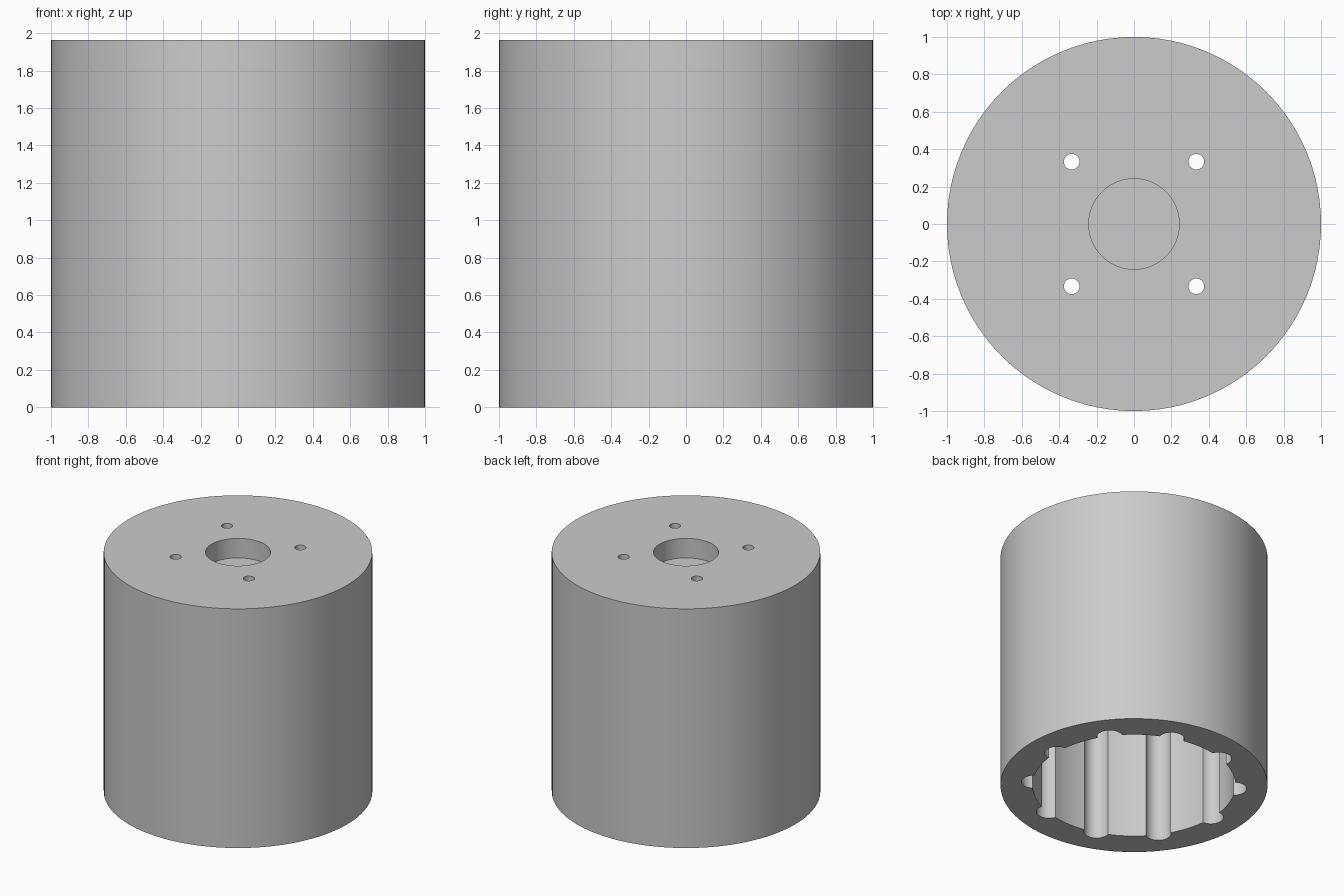
import bpy
from math import radians, cos, sin

cube = bpy.data.objects.get("Cube")
if cube:
    bpy.data.objects.remove(cube)

HEIGHT = 1.965
CAVITY_TOP = 1.64
RECESS_DEPTH = 0.16
GROOVES = 10
GROOVE_START = radians(0)

# Plain grey plastic
grey = bpy.data.materials.new("grey_plastic")
grey.use_nodes = True
colour = (0.6, 0.6, 0.6, 1)
grey.diffuse_color = colour
grey.node_tree.nodes["Principled BSDF"].inputs["Base Color"].default_value = colour


def cylinder(name, radius, bottom, top, x=0, y=0, sides=32):
    bpy.ops.mesh.primitive_cylinder_add(
        vertices=sides, radius=radius, depth=top - bottom,
        location=(x, y, (bottom + top) / 2))
    obj = bpy.context.object
    obj.name = name
    obj.data.materials.append(grey)
    return obj


def cut(target, cutter):
    mod = target.modifiers.new("cut", 'BOOLEAN')
    mod.operation = 'DIFFERENCE'
    mod.solver = 'EXACT'
    mod.object = cutter
    cutter.hide_render = True
    bpy.context.view_layer.objects.active = target
    bpy.ops.object.modifier_apply(modifier=mod.name)
    bpy.data.objects.remove(cutter)


# Outer body
body = cylinder("socket_body", 1, 0, HEIGHT, sides=96)

# Open cavity from below, with round grooves along its wall
cut(body, cylinder("cavity_cutter", 0.76, -0.1, CAVITY_TOP, sides=96))
for i in range(GROOVES):
    a = GROOVE_START + radians(360 / GROOVES) * i
    cut(body, cylinder("groove_cutter", 0.095, -0.1, CAVITY_TOP,
                       0.75 * cos(a), 0.75 * sin(a)))

# Blind recess in the middle of the top
cut(body, cylinder("recess_cutter", 0.242, HEIGHT - RECESS_DEPTH,
                   HEIGHT + 0.1, sides=64))

# Four screw holes through the top plate
for x in (-0.333, 0.333):
    for y in (-0.333, 0.333):
        cut(body, cylinder("screw_hole_cutter", 0.042, CAVITY_TOP - 0.1,
                           HEIGHT + 0.1, x, y))

# Smooth walls with crisp rims
bpy.ops.object.select_all(action='DESELECT')
body.select_set(True)
bpy.context.view_layer.objects.active = body
bpy.ops.object.shade_smooth_by_angle(angle=radians(25))
